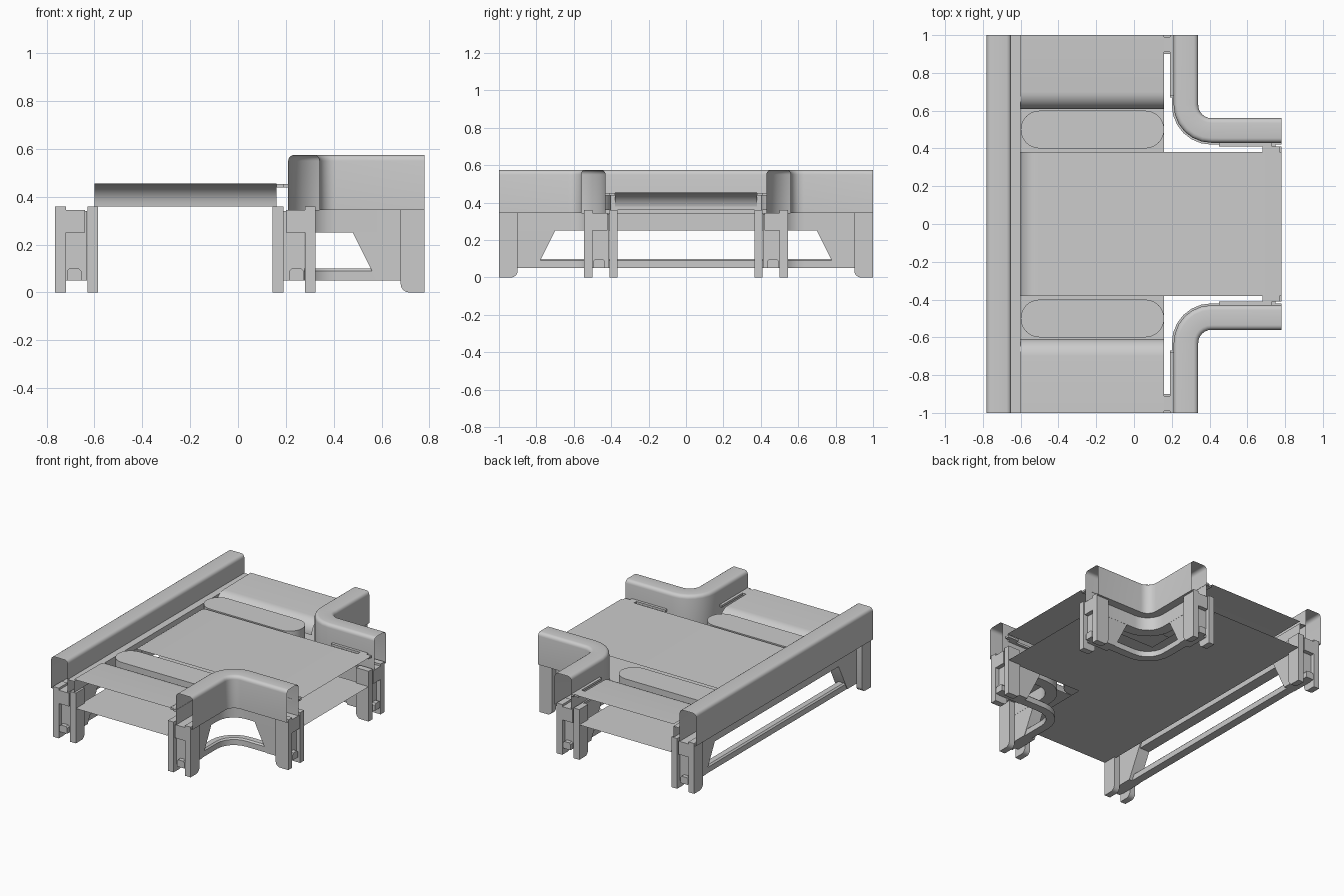
import bpy, bmesh, math
from mathutils import Vector

old = bpy.data.objects.get("Cube")
if old:
    bpy.data.objects.remove(old, do_unlink=True)

grey = bpy.data.materials.new("light_grey")
grey.use_nodes = True
GREY = (0.6, 0.6, 0.6, 1)
grey.diffuse_color = GREY
grey.node_tree.nodes["Principled BSDF"].inputs["Base Color"].default_value = GREY

DECK, UNDER, WALL_BOTTOM, WALL_TOP = 0.455, 0.25, 0.345, 0.575


def finish(name, bm, sheet=False):
    bmesh.ops.recalc_face_normals(bm, faces=bm.faces)
    bm.normal_update()
    # single sheets face upward
    if sheet and sum(f.normal.z * f.calc_area() for f in bm.faces) < 0:
        bmesh.ops.reverse_faces(bm, faces=bm.faces)
    mesh = bpy.data.meshes.new(name)
    bm.to_mesh(mesh)
    bm.free()
    obj = bpy.data.objects.new(name, mesh)
    bpy.context.collection.objects.link(obj)
    mesh.materials.append(grey)
    bpy.ops.object.select_all(action="DESELECT")
    obj.select_set(True)
    bpy.context.view_layer.objects.active = obj
    bpy.ops.object.shade_smooth_by_angle(angle=math.radians(35))
    return obj


def loft(name, rings, closed=True, caps=True):
    """Skin a series of matching rings of points."""
    bm = bmesh.new()
    rows = [[bm.verts.new(p) for p in ring] for ring in rings]
    count = len(rows[0])
    for a, b in zip(rows, rows[1:]):
        for i in range(count if closed else count - 1):
            j = (i + 1) % count
            bm.faces.new((a[i], a[j], b[j], b[i]))
    if closed and caps:
        bm.faces.new(rows[0])
        bm.faces.new(rows[-1])
    return finish(name, bm, sheet=not closed)


def sweep(name, path, profile, caps=True):
    """Carry a (lateral, height) profile along a path of (point, outward normal)."""
    loft(name, [[p + n * l + Vector((0, 0, z)) for l, z in profile]
                for p, n in path], caps=caps)


def plate(name, path_end, tangent, outline, lo, hi):
    """Extrude an (along, height) outline sideways between two lateral offsets."""
    p, n = path_end
    loft(name, [[p + tangent * s + n * l + Vector((0, 0, z)) for s, z in outline]
                for l in (lo, hi)])


def box(name, x0, x1, y0, y1, z0, z1):
    loft(name, [[(x0, y0, z), (x1, y0, z), (x1, y1, z), (x0, y1, z)] for z in (z0, z1)])


def arc(cx, cy, r, start, end, steps):
    angles = [math.radians(start + (end - start) * i / steps) for i in range(steps + 1)]
    return [(cx + r * math.cos(a), cy + r * math.sin(a)) for a in angles]


# Cross-sections and side outlines
wall_profile = ([(-0.065, WALL_BOTTOM)] + arc(-0.04, WALL_TOP - 0.025, 0.025, 180, 90, 4)
                + arc(0.04, WALL_TOP - 0.025, 0.025, 90, 0, 4) + [(0.065, WALL_BOTTOM)])
skirt_profile = [(-0.075, UNDER), (-0.075, WALL_BOTTOM), (0.005, WALL_BOTTOM), (0.005, UNDER)]
bar_profile = [(-0.06, 0.05), (-0.06, 0.09), (-0.05, 0.1),
               (-0.01, 0.1), (0, 0.09), (0, 0.05)]
leg_outline = [(0, 0), (0, 0.36)] + [(0.1, 0.36)] + arc(0.065, 0.035, 0.035, 0, -90, 4)
gusset_outline = [(0.03, 0.05), (0.03, 0.34), (0.33, 0.34), (0.33, 0.31), (0.2, 0.05)]


def barrier(name, path):
    """Hollow wall with its skirt, foot bar, leg pairs and gussets."""
    sweep(name + "_wall", path, wall_profile, caps=False)
    sweep(name + "_skirt", path, skirt_profile)
    sweep(name + "_foot_bar", path, bar_profile)
    for end, run in (("first", path), ("second", path[::-1])):
        tangent = (run[1][0] - run[0][0]).normalized()
        plate(f"{name}_{end}_outer_leg", run[0], tangent, leg_outline, 0.005, 0.05)
        plate(f"{name}_{end}_inner_leg", run[0], tangent, leg_outline, -0.13, -0.085)
        plate(f"{name}_{end}_gusset", run[0], tangent, gusset_outline, -0.084, 0.004)


# Long straight barrier and the ledge along its inner side
out = Vector((-1, 0, 0))
barrier("straight", [(Vector((-0.715, y, 0)), out) for y in (-1, 1)])
loft("straight_ledge", [[(-0.65, y, 0.44), (-0.6, y, 0.44), (-0.6, y, 0.36)]
                        for y in (-1, 1)], closed=False)

# Drop at the end of a deck, from the rim down to the slot
drop = [(d, z) for d, z in arc(0.09, DECK - 0.095, 0.092, 180, 90, 8)]

for side, sign in (("front", -1), ("back", 1)):
    # Curved corner barrier
    path = [(Vector((0.275, sign, 0)), Vector((1, 0, 0)))]
    for x, y in arc(0, 0, 1, 180, 90, 6):
        path.append((Vector((0.41 + 0.135 * x, sign * (0.63 - 0.135 * y), 0)),
                     Vector((-x, sign * y, 0))))
    path.append((Vector((0.78, sign * 0.495, 0)), Vector((0, sign, 0))))
    barrier(side + "_corner", path)

    # Clip rails and tabs on the road side of the corner
    def clip(part, x0, x1, y0, y1):
        box(f"{side}_{part}", x0, x1, sign * y0, sign * y1, 0.438, 0.453)
    clip("side_rail", 0.19, 0.212, 0.68, 1)
    clip("side_tab", 0.16, 0.19, 0.91, 0.99)
    clip("branch_rail", 0.45, 0.73, 0.41, 0.432)
    clip("branch_tab", 0.68, 0.77, 0.38, 0.41)

    # Outer deck that curves down into the slot
    loft(side + "_deck", [[(x, sign * (0.61 + d), z) for d, z in drop] + [(x, sign, DECK)]
                          for x in (-0.6, 0.16)], closed=False)

    # Rounded island between the decks
    island = (arc(-0.5, sign * 0.5, 0.1, 90, 270, 12)
              + arc(0.06, sign * 0.5, 0.1, -90, 90, 12))
    loft(side + "_island", [[(x, y, z) for x, y in island] for z in (0.36, 0.45)])

# Central deck running out through the branch
loft("central_deck", [[(-0.6 + d, y, z) for d, z in drop] + [(0.78, y, DECK)]
                      for y in (-0.38, 0.38)], closed=False)

# T-shaped lower deck
half = [(-0.6, 1), (0.16, 1), (0.16, 0.38), (0.78, 0.38)]
bm = bmesh.new()
bm.faces.new([bm.verts.new((x, y, UNDER))
              for x, y in half + [(x, -y) for x, y in half[::-1]]])
finish("lower_deck", bm, sheet=True)
